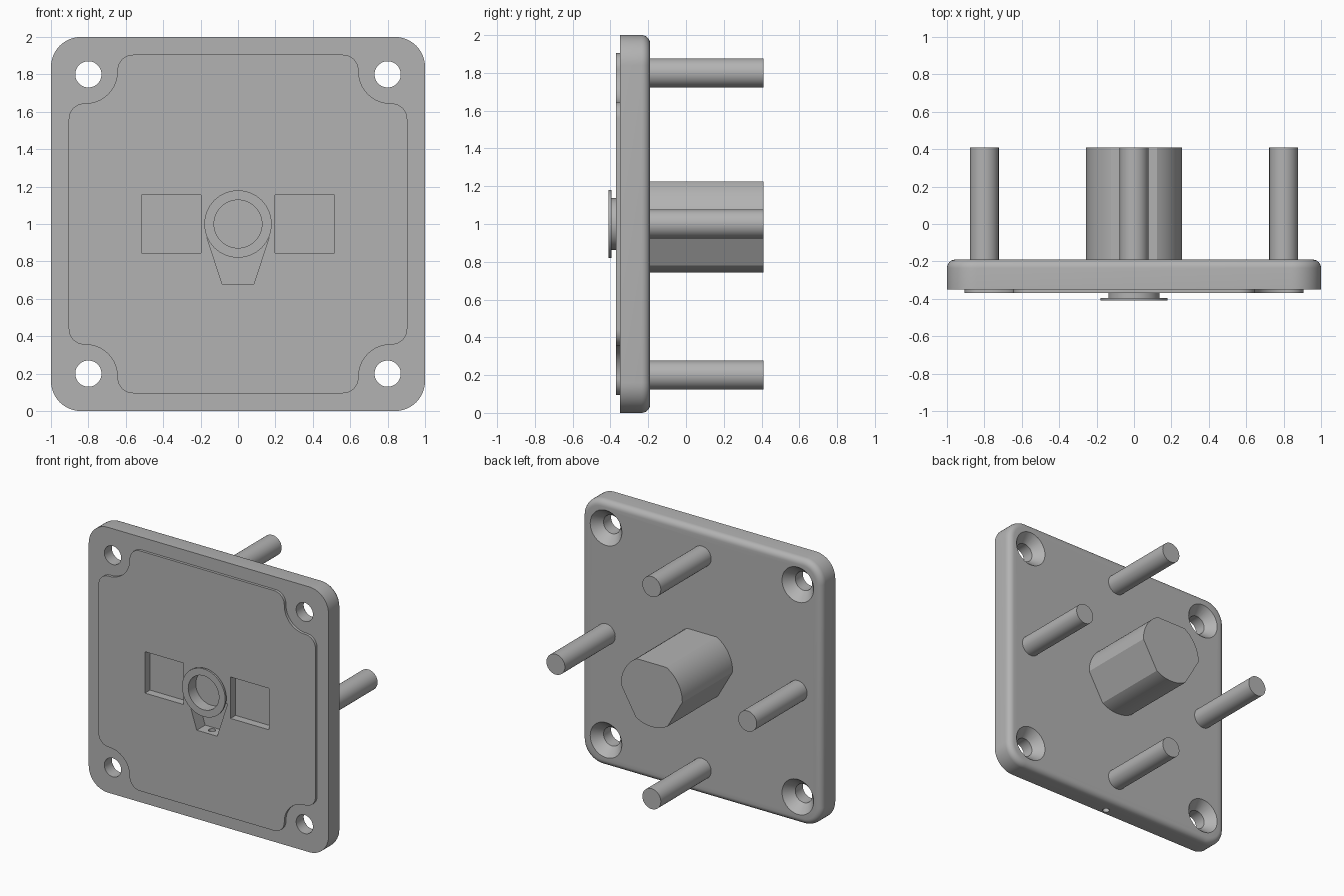
import bpy, bmesh
from math import radians, cos, sin, acos, degrees

if "Cube" in bpy.data.objects:
    bpy.data.objects.remove(bpy.data.objects["Cube"], do_unlink=True)

gray = bpy.data.materials.new("matte gray")
gray.use_nodes = True
gray.diffuse_color = (0.45, 0.45, 0.45, 1)
gray.node_tree.nodes["Principled BSDF"].inputs["Base Color"].default_value = gray.diffuse_color

MID = 1.0                      # height of the plate centre
PANEL, FRONT, BACK, TIP = -0.37, -0.35, -0.19, 0.41
HOLE = 0.8                     # offset of screw holes and pins


def arc(cx, cz, r, a0, a1, n=12):
    """Points on an arc, angles in degrees."""
    angles = [radians(a0 + (a1 - a0) * i / n) for i in range(n + 1)]
    return [(cx + r * cos(a), cz + r * sin(a)) for a in angles]


def circle(r, cx=0, cz=0, n=64):
    return arc(cx, cz, r, 0, 360, n)[:-1]


def rectangle(x0, x1, z0, z1):
    return [(x0, z0), (x1, z0), (x1, z1), (x0, z1)]


def turned(corner, angle):
    """Rotate a run of points about the plate centre."""
    c, s = cos(radians(angle)), sin(radians(angle))
    return [(x * c - z * s, x * s + z * c) for x, z in corner]


def four_corners(corner):
    return [p for a in (0, 90, 180, 270) for p in turned(corner, a)]


def rounded_square(half, r):
    return four_corners(arc(half - r, half - r, r, 0, 90))


def loft(name, sections):
    """Solid through (outline, y) sections, capped at both ends."""
    bm = bmesh.new()
    rings = [[bm.verts.new((x, y, MID + z)) for x, z in pts] for pts, y in sections]
    for a, b in zip(rings, rings[1:]):
        for i in range(len(a)):
            j = (i + 1) % len(a)
            bm.faces.new((a[i], a[j], b[j], b[i]))
    bm.faces.new(rings[0])
    bm.faces.new(rings[-1])
    bmesh.ops.recalc_face_normals(bm, faces=bm.faces)
    mesh = bpy.data.meshes.new(name)
    bm.to_mesh(mesh)
    bm.free()
    mesh.materials.append(gray)
    obj = bpy.data.objects.new(name, mesh)
    bpy.context.collection.objects.link(obj)
    return obj


def prism(name, pts, y0, y1):
    return loft(name, [(pts, y0), (pts, y1)])


def cut(obj, cutters):
    """Subtract the cutters and bake the result."""
    for c in cutters:
        m = obj.modifiers.new(c.name, 'BOOLEAN')
        m.operation, m.solver, m.object = 'DIFFERENCE', 'EXACT', c
    deps = bpy.context.evaluated_depsgraph_get()
    mesh = bpy.data.meshes.new_from_object(obj.evaluated_get(deps))
    obj.modifiers.clear()
    obj.data = mesh


# Plate with rounded corners and a rounded back edge
edge = 0.045
sections = [(rounded_square(1, 0.16), FRONT)]
for i in range(7):
    a = radians(90 * i / 6)
    inset = edge * (1 - cos(a))
    sections.append((rounded_square(1 - inset, 0.16 - inset), BACK - edge + edge * sin(a)))
plate = loft("plate", sections)

# Raised front panel, scooped around the screw holes
scoop = (arc(0.82, 0.56, 0.085, 0, 90)
         + arc(0.815, 0.815, 0.17, 270, 180, 20)
         + arc(0.56, 0.82, 0.085, 0, 90))
panel = prism("raised_panel", four_corners(scoop), PANEL, FRONT + 0.01)

# Cutters: windows, wedge pocket, bore, drain
front = PANEL - 0.1
cutters = [prism("window_cutter", rectangle(x, x + 0.32, -0.156, 0.156), front, -0.31)
           for x in (-0.517, 0.197)]
wedge = [(-0.085, -0.32), (0.085, -0.32), (0.171, -0.056), (-0.171, -0.056)]
cutters.append(prism("wedge_cutter", wedge, front, -0.27))
cutters.append(prism("bore_cutter", circle(0.132), front, -0.31))

bpy.ops.mesh.primitive_cylinder_add(vertices=32, radius=0.025, depth=0.82,
                                    location=(0, -0.31, 0.31))
drain = bpy.context.object
drain.name = "drain_cutter"

# Cutters: countersunk screw holes
screws = []
for x in (-HOLE, HOLE):
    for z in (-HOLE, HOLE):
        small, wide = circle(0.07, x, z, 48), circle(0.132, x, z, 48)
        screws.append(loft("screw_cutter", [(small, front), (small, BACK - 0.07),
                                            (wide, BACK), (wide, BACK + 0.1)]))

bpy.context.view_layer.update()
cut(panel, cutters)
cut(plate, cutters + [drain] + screws)
for c in cutters + [drain] + screws:
    bpy.data.objects.remove(c, do_unlink=True)

# Flanged sleeve with a blind bore
sleeve = loft("flanged_sleeve", [(circle(r), y) for r, y in (
    (0.137, -0.26), (0.137, -0.395), (0.18, -0.395),
    (0.18, -0.41), (0.128, -0.41), (0.128, -0.32))])

# Rear hub: round with three flats
radius, flat = 0.256, 0.224
half = degrees(acos(flat / radius))
outline = []
for a in (90, 210, 330):
    outline += arc(0, 0, radius, a + half, a + 120 - half, 16)
hub = prism("rear_hub", outline, BACK - 0.01, TIP)

# Rear pins
pins = [prism(name + "_pin", circle(0.077, x, z, 48), BACK - 0.01, TIP)
        for name, x, z in (("left", HOLE, 0), ("right", -HOLE, 0),
                           ("upper", 0, HOLE), ("lower", 0, -HOLE))]

# Smooth the curved faces, keep edges sharp
bpy.ops.object.select_all(action='DESELECT')
for obj in [plate, panel, sleeve, hub] + pins:
    obj.select_set(True)
bpy.context.view_layer.objects.active = plate
bpy.ops.object.shade_smooth_by_angle(angle=radians(25))
